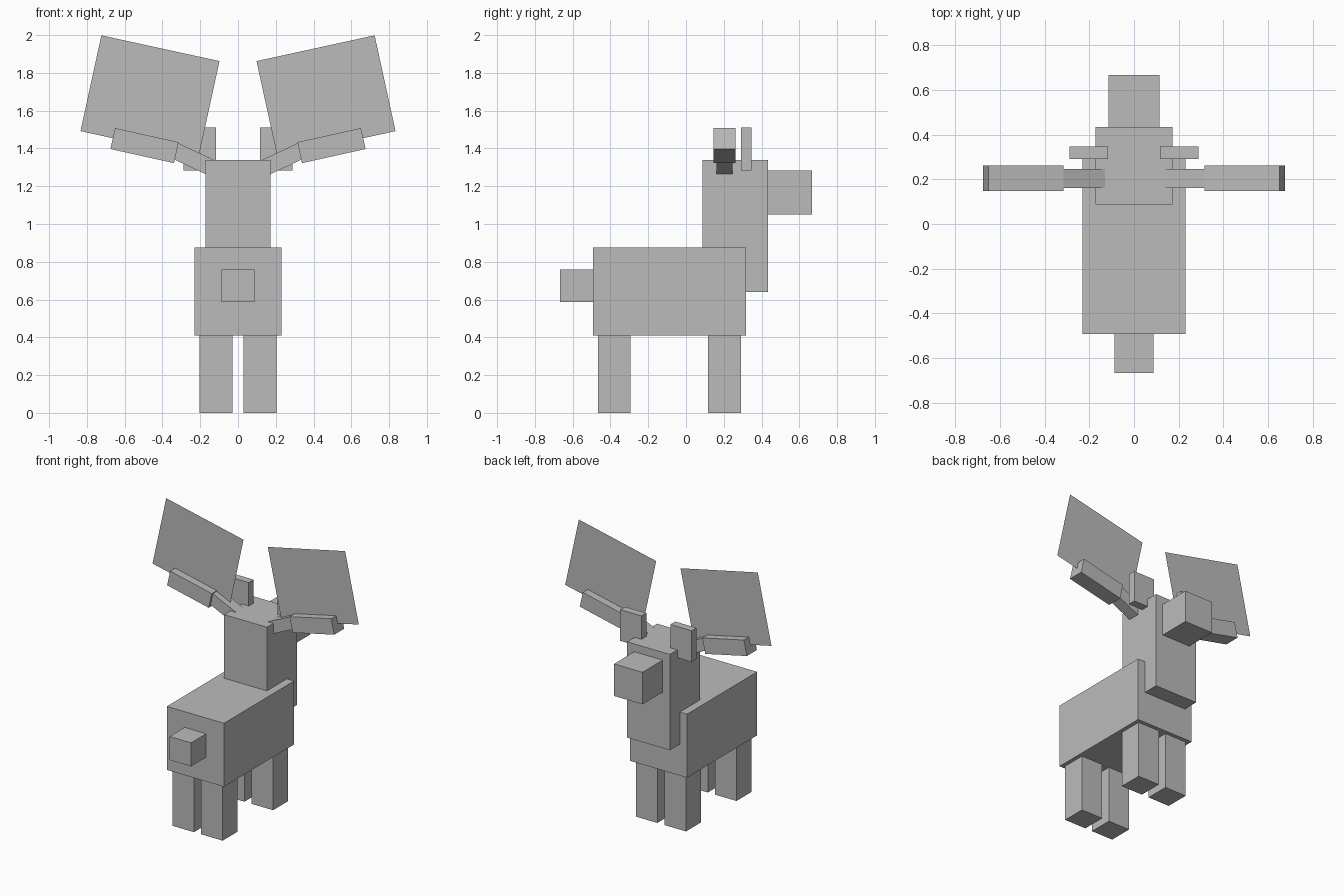
import bpy
from math import radians
from mathutils import Matrix

cube = bpy.data.objects.get("Cube")
if cube:
    bpy.data.objects.remove(cube, do_unlink=True)

# One plain grey for the whole animal
GREY = (0.5, 0.5, 0.5, 1.0)
grey = bpy.data.materials.new("grey")
grey.use_nodes = True
grey.diffuse_color = GREY
grey.node_tree.nodes["Principled BSDF"].inputs["Base Color"].default_value = GREY


def finish(name, center, tilt):
    obj = bpy.context.object
    obj.name = obj.data.name = name
    obj.location = center
    obj.rotation_euler = (0, -radians(tilt), 0)
    obj.data.materials.append(grey)
    return obj


def box(name, center, size, tilt=0):
    """Box whose +x end is raised by tilt degrees."""
    bpy.ops.mesh.primitive_cube_add(size=1)
    bpy.context.object.data.transform(Matrix.Diagonal((*size, 1)))
    return finish(name, center, tilt)


def sheet(name, center, width, height, tilt=0):
    """Upright single-face sheet in the xz plane."""
    bpy.ops.mesh.primitive_plane_add(size=1)
    upright = Matrix.Rotation(radians(90), 4, 'X')
    bpy.context.object.data.transform(upright @ Matrix.Diagonal((width, height, 1, 1)))
    return finish(name, center, tilt)


# Body, neck, snout and tail
box("body", (0, -0.087, 0.643), (0.462, 0.81, 0.464))
box("neck_and_head", (0, 0.26, 0.99), (0.346, 0.346, 0.70))
box("snout", (0, 0.549, 1.166), (0.23, 0.235, 0.234))
box("tail", (0, -0.578, 0.674), (0.174, 0.176, 0.172))

for side, label in ((1, "left"), (-1, "right")):
    # Legs
    for part, y in (("tail_end_leg", -0.38), ("head_end_leg", 0.203)):
        box(f"{label}_{part}", (side * 0.116, y, 0.206), (0.174, 0.174, 0.412))

    # Ears
    box(f"{label}_ear", (side * 0.203, 0.319, 1.397), (0.172, 0.056, 0.228))

    # Antlers: stem, outer beam and flat blade
    box(f"{label}_antler_stem", (side * 0.238, 0.204, 1.343),
        (0.237, 0.086, 0.087), side * 25)
    box(f"{label}_antler_beam", (side * 0.495, 0.204, 1.415),
        (0.345, 0.115, 0.113), side * 12.5)
    sheet(f"{label}_antler_blade", (side * 0.466, 0.204, 1.677), 0.64, 0.519, side * 12.3)
